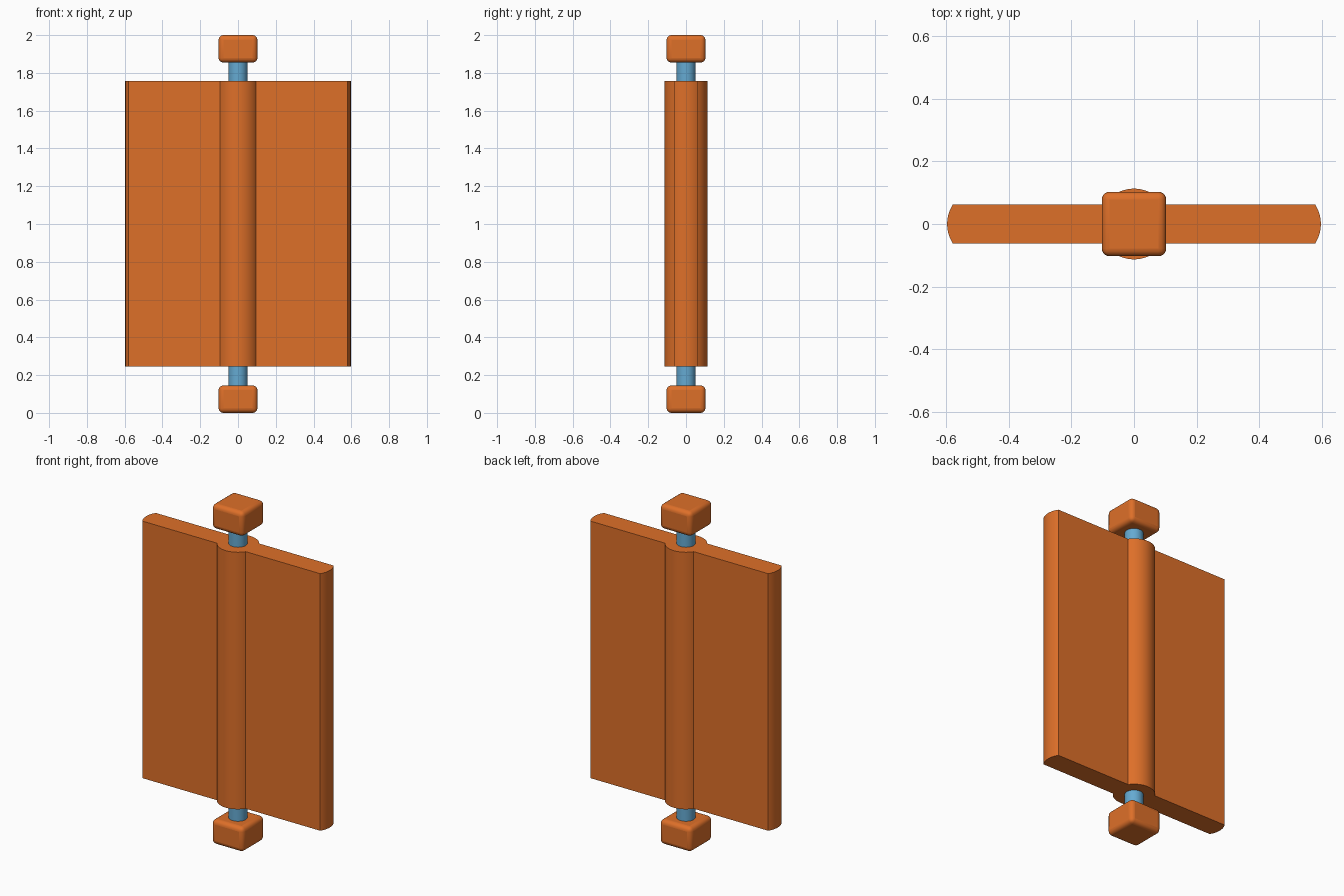
import bpy, bmesh, math
from math import sin, cos, asin

if "Cube" in bpy.data.objects:
    bpy.data.objects.remove(bpy.data.objects["Cube"])


def material(name, rgb):
    m = bpy.data.materials.new(name)
    m.diffuse_color = (*rgb, 1)
    m.use_nodes = True
    m.node_tree.nodes["Principled BSDF"].inputs["Base Color"].default_value = m.diffuse_color
    return m


ORANGE = material("orange", (0.73, 0.16, 0.022))
BLUE = material("blue", (0.13, 0.40, 0.64))


def finish(ob, name, mat, angle=30):
    ob.name = name
    ob.data.materials.append(mat)
    bpy.ops.object.select_all(action='DESELECT')
    ob.select_set(True)
    bpy.context.view_layer.objects.active = ob
    bpy.ops.object.shade_smooth_by_angle(angle=math.radians(angle))


def arc(cx, r, a0, a1, n):
    return [(cx + r * cos(a0 + (a1 - a0) * i / n), r * sin(a0 + (a1 - a0) * i / n))
            for i in range(n + 1)]


# Double-winged paddle: rounded tips and a round hub, extruded upwards
HALF_T, HUB_R, TIP_R, TIP_X = 0.0625, 0.113, 0.115, 0.597
tip, hub = asin(HALF_T / TIP_R), asin(HALF_T / HUB_R)
half = arc(TIP_X - TIP_R, TIP_R, -tip, tip, 12) + arc(0, HUB_R, hub, math.pi - hub, 20)
profile = half + [(-x, -y) for x, y in half]
bm = bmesh.new()
face = bm.faces.new([bm.verts.new((x, y, 0.245)) for x, y in profile])
top = bmesh.ops.extrude_face_region(bm, geom=[face])["geom"]
bmesh.ops.translate(bm, vec=(0, 0, 1.512),
                    verts=[g for g in top if isinstance(g, bmesh.types.BMVert)])
bmesh.ops.recalc_face_normals(bm, faces=bm.faces)
mesh = bpy.data.meshes.new("paddle")
bm.to_mesh(mesh)
bm.free()
paddle = bpy.data.objects.new("paddle", mesh)
bpy.context.collection.objects.link(paddle)
finish(paddle, "paddle", ORANGE, 20)

# Axle rod running through the hub
bpy.ops.mesh.primitive_cylinder_add(vertices=32, radius=0.05, depth=1.8, location=(0, 0, 1))
finish(bpy.context.object, "axle", BLUE)

# Rounded end blocks
for name, z in (("lower_block", 0.0725), ("upper_block", 1.9275)):
    bpy.ops.mesh.primitive_cube_add(size=1, location=(0, 0, z))
    ob = bpy.context.object
    ob.scale = (0.206, 0.206, 0.145)
    bpy.ops.object.transform_apply(location=False, rotation=False, scale=True)
    bevel = ob.modifiers.new("rounding", 'BEVEL')
    bevel.width = 0.025
    bevel.segments = 4
    finish(ob, name, ORANGE, 40)
